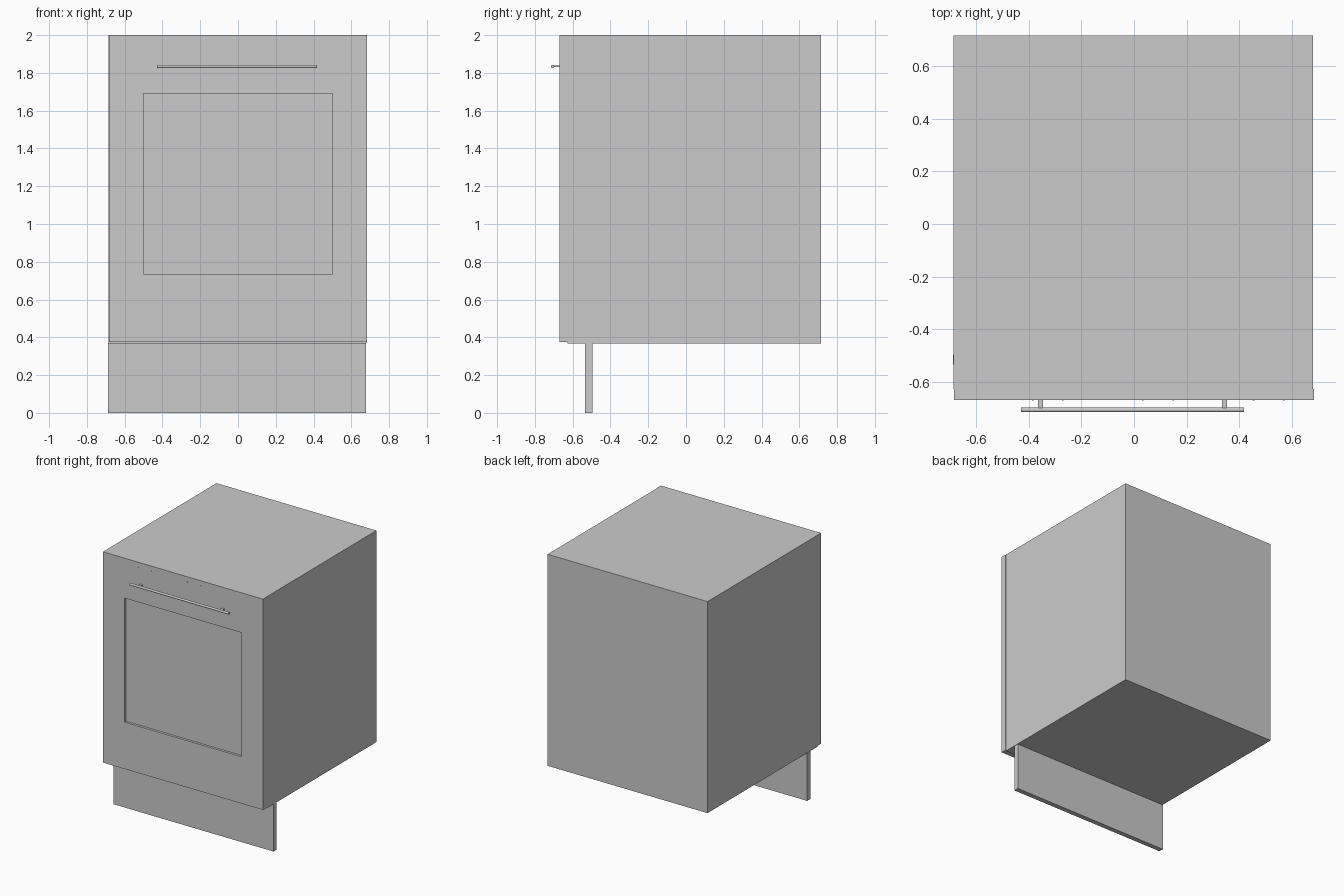
import bpy, bmesh, math
from mathutils import Vector

if "Cube" in bpy.data.objects:
    bpy.data.objects.remove(bpy.data.objects["Cube"])


def new_object(name, bm):
    mesh = bpy.data.meshes.new(name)
    bm.to_mesh(mesh)
    bm.free()
    obj = bpy.data.objects.new(name, mesh)
    bpy.context.collection.objects.link(obj)
    return obj


def box_bm(lo, hi):
    lo, hi = Vector(lo), Vector(hi)
    bm = bmesh.new()
    bmesh.ops.create_cube(bm, size=1)
    bmesh.ops.scale(bm, vec=hi - lo, verts=bm.verts)
    bmesh.ops.translate(bm, vec=(lo + hi) / 2, verts=bm.verts)
    return bm


def box(name, lo, hi):
    return new_object(name, box_bm(lo, hi))


def cylinder(name, center, radius, length, sides, rotation):
    bpy.ops.mesh.primitive_cylinder_add(vertices=sides, radius=radius, depth=length,
                                        location=center, rotation=rotation)
    obj = bpy.context.object
    obj.name = name
    bpy.ops.object.shade_smooth_by_angle(angle=math.radians(40))
    return obj


FRONT = -0.669

# Oven cabinet and recessed plinth
box("cabinet", (-0.685, -0.627, 0.368), (0.68, 0.716, 2.0))
box("plinth", (-0.687, -0.534, 0.0), (0.677, -0.496, 0.37))

# Door panel with a sunken window
bm = box_bm((-0.684, FRONT, 0.374), (0.683, -0.627, 2.0))
front = min(bm.faces, key=lambda f: f.calc_center_median().y)
bmesh.ops.inset_individual(bm, faces=[front], thickness=0.15)
for v in front.verts:
    v.co.x = math.copysign(0.5, v.co.x)
    v.co.z = 1.692 if v.co.z > 1.2 else 0.735
bmesh.ops.inset_individual(bm, faces=[front], thickness=0.0)
for v in front.verts:
    v.co.y += 0.018
bmesh.ops.recalc_face_normals(bm, faces=bm.faces)
new_object("door", bm)

# Bar handle on two posts
cylinder("handle_bar", (-0.006, -0.706, 1.834), 0.009, 0.848, 16, (0, math.pi / 2, 0))
for side, x in (("left", -0.355), ("right", 0.344)):
    box(f"handle_post_{side}", (x - 0.01, -0.706, 1.830), (x + 0.01, FRONT + 0.005, 1.838))

# Three pairs of tiny control studs above the handle
for i, x in enumerate((-0.385, 0.034, 0.454)):
    for j, dx in enumerate((0, 0.115)):
        cylinder(f"control_stud_{i}_{j}", (x + dx, FRONT, 1.96), 0.003, 0.004, 8,
                 (math.pi / 2, 0, 0))
